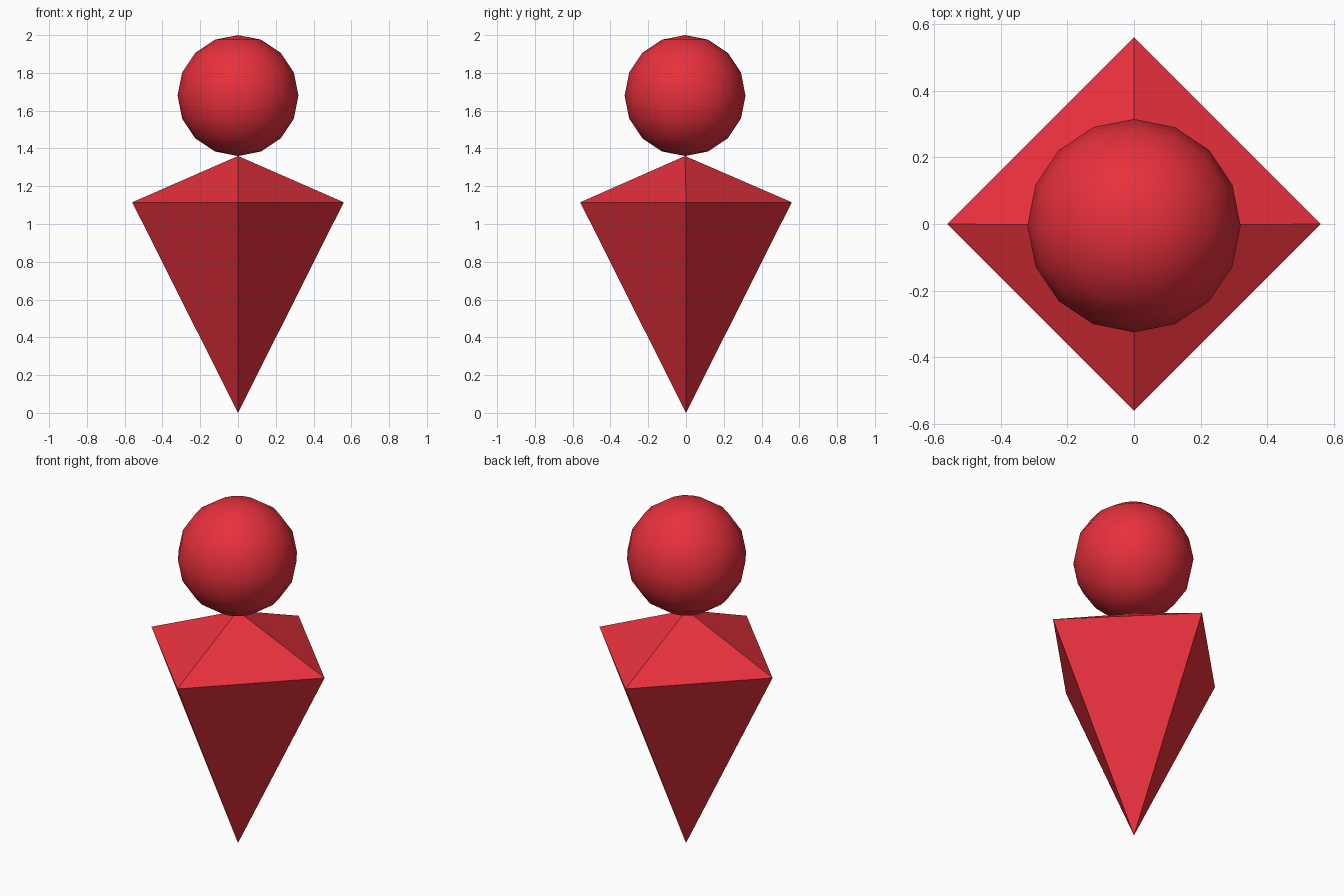
import bpy, bmesh

if "Cube" in bpy.data.objects:
    bpy.data.objects.remove(bpy.data.objects["Cube"])

red = bpy.data.materials.new("red")
red.diffuse_color = (0.80, 0.03, 0.045, 1)
red.use_nodes = True
red.node_tree.nodes["Principled BSDF"].inputs["Base Color"].default_value = red.diffuse_color
OFFSET_Y = -0.005  # head and neck point sit slightly forward

# Body: four-sided lopsided bipyramid, flat faces
bm = bmesh.new()
tip = bm.verts.new((0, 0, 0))
neck = bm.verts.new((0, OFFSET_Y, 1.36))
rim = [bm.verts.new((x, y, 1.115))
       for x, y in ((0.56, 0), (0, 0.56), (-0.56, 0), (0, -0.56))]
for i in range(4):
    a, b = rim[i], rim[(i + 1) % 4]
    bm.faces.new((a, b, neck))
    bm.faces.new((b, a, tip))
mesh = bpy.data.meshes.new("body")
bm.to_mesh(mesh)
bm.free()
body = bpy.data.objects.new("body", mesh)
bpy.context.collection.objects.link(body)
body.data.materials.append(red)

# Head: low-poly sphere with smooth shading
bpy.ops.mesh.primitive_uv_sphere_add(segments=16, ring_count=8, radius=0.32,
                                     location=(0, OFFSET_Y, 1.68))
head = bpy.context.object
head.name = "head"
head.data.materials.append(red)
bpy.ops.object.shade_smooth()
